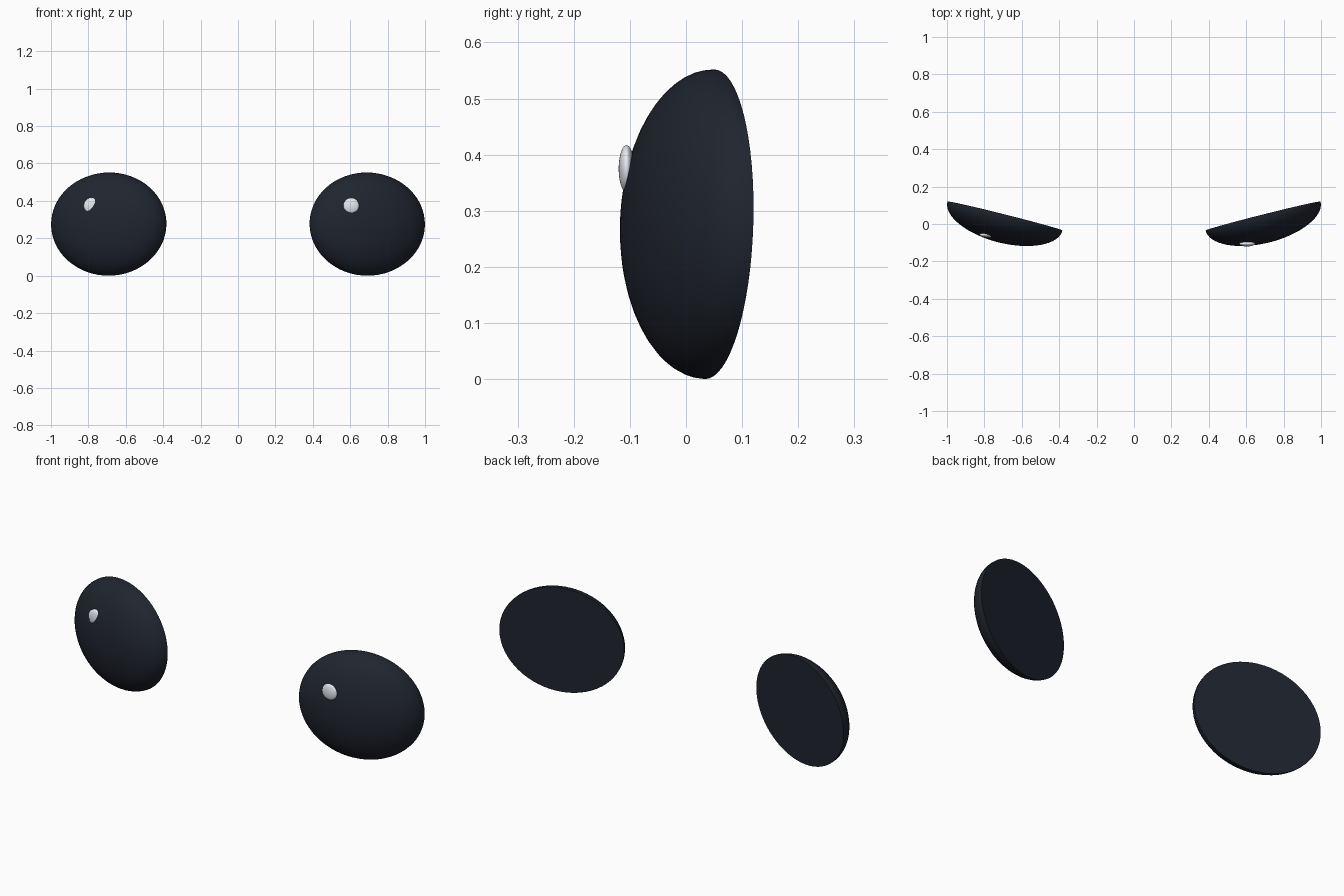
import bpy, bmesh, math
from mathutils import Matrix, Vector

if "Cube" in bpy.data.objects:
    bpy.data.objects.remove(bpy.data.objects["Cube"])


def material(name, colour):
    m = bpy.data.materials.new(name)
    m.diffuse_color = (*colour, 1)
    m.use_nodes = True
    m.node_tree.nodes["Principled BSDF"].inputs["Base Color"].default_value = m.diffuse_color
    return m


dark = material("glossy_dark", (0.014, 0.018, 0.028))
pale = material("pale_glint", (0.8, 0.83, 0.88))


def ellipsoid(name, radii, matrix, mat, half=False):
    bm = bmesh.new()
    bmesh.ops.create_uvsphere(bm, u_segments=64, v_segments=32, radius=1)
    if half:  # keep the upper dome and close it with a flat back
        geom = bm.verts[:] + bm.edges[:] + bm.faces[:]
        bmesh.ops.bisect_plane(bm, geom=geom, plane_co=(0, 0, 0),
                               plane_no=(0, 0, -1), clear_outer=True)
        bmesh.ops.holes_fill(bm, edges=[e for e in bm.edges if e.is_boundary])
    bm.transform(matrix @ Matrix.Diagonal((*radii, 1)))
    bmesh.ops.recalc_face_normals(bm, faces=bm.faces)
    mesh = bpy.data.meshes.new(name)
    bm.to_mesh(mesh)
    bm.free()
    ob = bpy.data.objects.new(name, mesh)
    bpy.context.collection.objects.link(ob)
    mesh.materials.append(mat)
    bpy.ops.object.select_all(action='DESELECT')
    bpy.context.view_layer.objects.active = ob
    ob.select_set(True)
    bpy.ops.object.shade_smooth_by_angle(angle=math.radians(40))
    return ob


# Eyes: half ellipsoids, turned outwards and tipped slightly up
for side, label in ((1, "right"), (-1, "left")):
    turn = Matrix.Rotation(side * math.atan(0.252), 4, 'Z')
    tip = Matrix.Rotation(math.radians(90 - 1.75), 4, 'X')
    place = Matrix.Translation((side * 0.69, 0.0425, 0.276))
    ellipsoid(label + "_eye", (0.317, 0.276, 0.1446), place @ turn @ tip, dark, True)

# Glints: small flattened beads set into the front of each eye
for label, pos in (("right", (0.605, -0.106, 0.375)), ("left", (-0.783, -0.058, 0.375))):
    ellipsoid(label + "_glint", (0.042, 0.014, 0.042),
              Matrix.Translation(Vector(pos)), pale)
